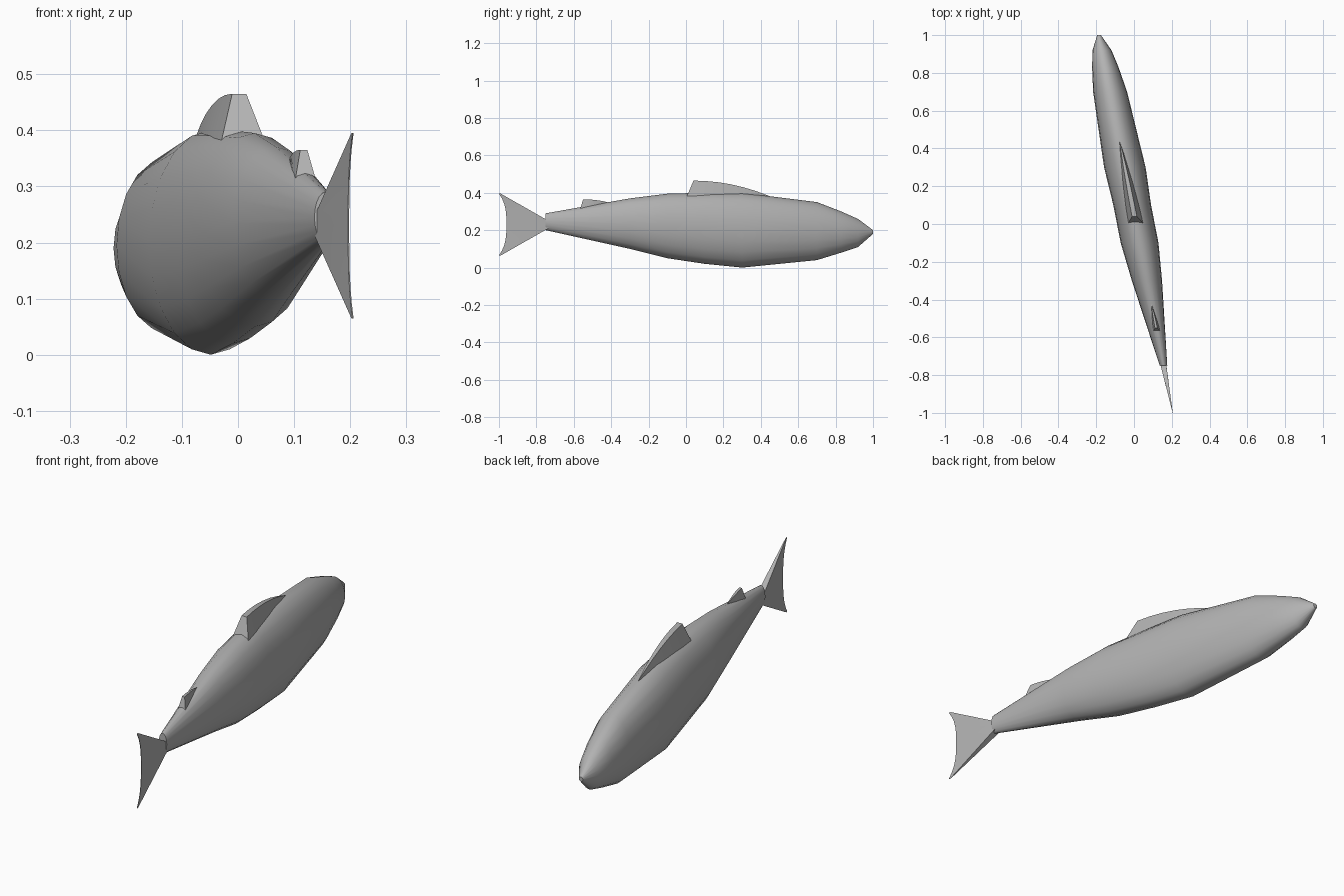
import bpy, bmesh
from math import sin, cos, tau, radians

cube = bpy.data.objects.get("Cube")
if cube:
    bpy.data.objects.remove(cube, do_unlink=True)

grey = bpy.data.materials.new("fish grey")
grey.use_nodes = True
colour = (0.45, 0.45, 0.45, 1)
grey.diffuse_color = colour
grey.node_tree.nodes["Principled BSDF"].inputs["Base Color"].default_value = colour


def spine(y):
    """Sideways position of the slanted centre line."""
    return 0.01 - 0.195 * y


def loft(name, rings, sharp_angle):
    """Skin closed rings of equal length and cap both ends."""
    bm = bmesh.new()
    loops = [[bm.verts.new(point) for point in ring] for ring in rings]
    for near, far in zip(loops, loops[1:]):
        for i in range(len(near)):
            bm.faces.new((near[i - 1], near[i], far[i], far[i - 1]))
    bm.faces.new(loops[0])
    bm.faces.new(loops[-1])
    bmesh.ops.recalc_face_normals(bm, faces=bm.faces)
    mesh = bpy.data.meshes.new(name)
    bm.to_mesh(mesh)
    bm.free()
    mesh.materials.append(grey)
    obj = bpy.data.objects.new(name, mesh)
    bpy.context.collection.objects.link(obj)
    bpy.ops.object.select_all(action="DESELECT")
    obj.select_set(True)
    bpy.context.view_layer.objects.active = obj
    bpy.ops.object.shade_smooth_by_angle(angle=radians(sharp_angle))


def oval(y, half_width, belly, back, sides=20):
    """Upright elliptical cross-section on the centre line."""
    middle, half_height = (belly + back) / 2, (back - belly) / 2
    angles = [tau * i / sides for i in range(sides)]
    return [(spine(y) + half_width * cos(a), y, middle + half_height * sin(a))
            for a in angles]


# Body from snout to tail root: y, half width, belly height, back height
stations = [
    (1, 0.01, 0.18, 0.2),
    (0.92, 0.05, 0.11, 0.26),
    (0.83, 0.07, 0.08, 0.3),
    (0.7, 0.09, 0.04, 0.35),
    (0.3, 0.11, 0, 0.4),
    (0.1, 0.1, 0.02, 0.4),
    (-0.1, 0.1, 0.05, 0.395),
    (-0.3, 0.08, 0.1, 0.37),
    (-0.75, 0.02, 0.2, 0.29),
]
loft("body", [oval(*station) for station in stations], 40)


def back_fin(name, rear, length, half_width, base, peak, drop, steps=6):
    """Wedge with a sloping rear face, narrowing and sinking forwards."""
    rings = []
    for step in range(steps + 1):
        t = step / steps
        top_y = rear + length * t
        base_y = top_y - half_width * (1 - t)
        wide = half_width * (1.05 - t * t)
        thin = wide * 0.3
        crest = peak - drop * t * t
        rings.append([(spine(base_y) - wide, base_y, base),
                      (spine(top_y) - thin, top_y, crest),
                      (spine(top_y) + thin, top_y, crest),
                      (spine(base_y) + wide, base_y, base)])
    loft(name, rings, 25)


back_fin("dorsal_fin", rear=0.04, length=0.4, half_width=0.04,
         base=0.37, peak=0.465, drop=0.08)
back_fin("rear_back_fin", rear=-0.55, length=0.13, half_width=0.02,
         base=0.3, peak=0.365, drop=0.015)


def tail_slice(side):
    """Level slice of the forked tail; side runs from lower to upper tip."""
    spread = abs(side)
    z = 0.23 + 0.165 * side
    leading = -0.7 - 0.29 * spread
    trailing = -0.96 - 0.04 * spread ** 3
    middle = (leading + trailing) / 2
    thickness = 0.001 + 0.017 * (1 - spread)
    outline = [(leading, thickness), (middle, thickness * 0.6), (trailing, 0.001)]
    left = [(spine(y) + t, y, z) for y, t in outline]
    right = [(spine(y) - t, y, z) for y, t in reversed(outline)]
    return left + right


# Tail fin
half_count = 6
loft("tail_fin", [tail_slice(i / half_count)
                  for i in range(-half_count, half_count + 1)], 40)
